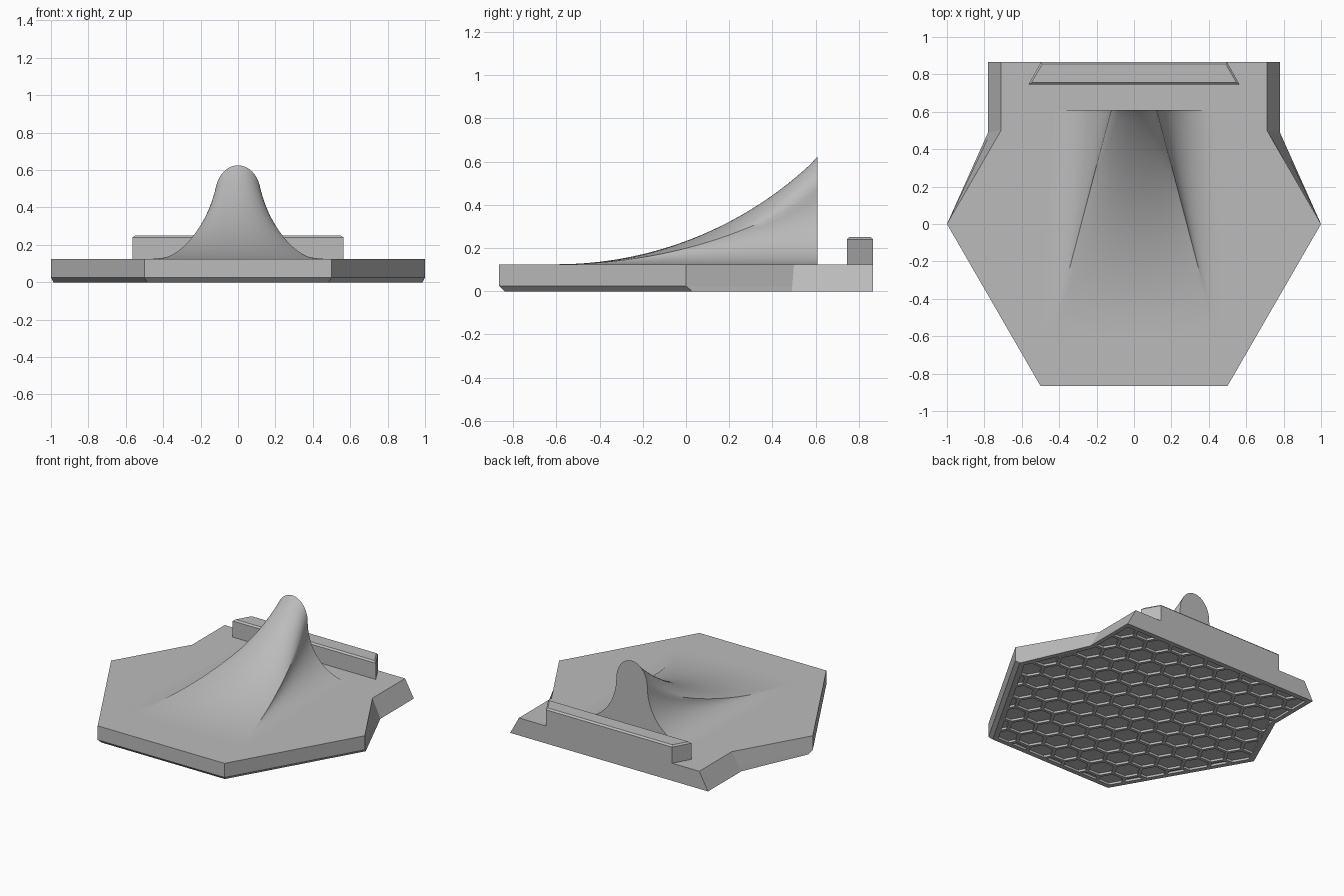
import bpy
import bmesh
import math

cube = bpy.data.objects.get("Cube")
if cube:
    bpy.data.objects.remove(cube, do_unlink=True)

grey = bpy.data.materials.new("plain grey")
grey.use_nodes = True
grey.diffuse_color = (0.5, 0.5, 0.5, 1)
grey.node_tree.nodes["Principled BSDF"].inputs["Base Color"].default_value = (0.5, 0.5, 0.5, 1)


def make_object(name, bm):
    bmesh.ops.recalc_face_normals(bm, faces=bm.faces)
    mesh = bpy.data.meshes.new(name)
    bm.to_mesh(mesh)
    bm.free()
    mesh.materials.append(grey)
    obj = bpy.data.objects.new(name, mesh)
    bpy.context.collection.objects.link(obj)
    return obj


def loft(bm, rings):
    """Skin a stack of equal closed rings and cap both ends."""
    rows = [[bm.verts.new(p) for p in ring] for ring in rings]
    n = len(rows[0])
    for a, b in zip(rows, rows[1:]):
        for i in range(n):
            j = (i + 1) % n
            bm.faces.new((a[i], a[j], b[j], b[i]))
    bm.faces.new(rows[0])
    bm.faces.new(rows[-1])


def mirrored(half, z):
    """Full outline from its +x half, listed front to back."""
    return [(x, y, z) for x, y in half] + [(-x, y, z) for x, y in reversed(half)]


def apply_boolean(obj, other, operation):
    mod = obj.modifiers.new("Boolean", 'BOOLEAN')
    mod.object, mod.operation, mod.solver = other, operation, 'EXACT'
    bpy.context.view_layer.objects.active = obj
    bpy.ops.object.modifier_apply(modifier=mod.name)
    bpy.data.objects.remove(other, do_unlink=True)


# Base plate: hexagonal front with chamfered foot, squared back with flared sides
TOP = 0.125
foot = [(0.486, -0.841), (0.987, 0.028), (0.78, 0.49), (0.78, 0.866)]
waist = [(0.5, -0.866), (1.0, 0.0), (0.766, 0.492), (0.766, 0.866)]
deck = [(0.5, -0.866), (1.0, 0.0), (0.711, 0.5), (0.711, 0.866)]
bm = bmesh.new()
loft(bm, [mirrored(foot, 0), mirrored(waist, 0.025), mirrored(deck, TOP)])
base = make_object("base_plate", bm)

# Honeycomb recesses in the underside, trimmed to leave a rim
PITCH, GAP, DEPTH = 0.17, 0.022, 0.015
bm = bmesh.new()
radius = (PITCH - GAP) / math.sqrt(3)
for col in range(-7, 8):
    for row in range(-6, 7):
        cx = col * PITCH * math.sqrt(3) / 2
        cy = (row + 0.5 * (col % 2)) * PITCH
        loft(bm, [[(cx + radius * math.cos(k * math.pi / 3),
                    cy + radius * math.sin(k * math.pi / 3), z) for k in range(6)]
                  for z in (-0.05, DEPTH)])
cells = make_object("honeycomb_cutter", bm)
cells.hide_render = True
bm = bmesh.new()
trim = [(x * 0.96, y * 0.96) for x, y in foot]
loft(bm, [mirrored(trim, -0.03), mirrored(trim, 0.06)])
rim = make_object("rim_trim", bm)
rim.hide_render = True
apply_boolean(cells, rim, 'INTERSECT')
apply_boolean(base, cells, 'DIFFERENCE')

# Swept fin: flat wide line at the front rising along an arc to a bell section
STEPS, ROWS, ARC = 14, 36, 1.726
Y0, Y1, PEAK = -0.6, 0.61, 0.5
bell = []  # (x at back, height at back, x at front)
for k in range(STEPS + 1):
    a = k / STEPS * math.pi / 2
    bell.append((0.122 * math.sin(a), 0.345 + 0.155 * math.cos(a), 0.44 * k / STEPS))
for k in range(1, STEPS + 1):
    a = k / STEPS * math.pi / 2
    bell.append((0.425 - 0.303 * math.cos(a), 0.345 * (1 - math.sin(a)),
                 0.44 + 0.06 * k / STEPS))
rings = []
for r in range(ROWS + 1):
    t = r / ROWS
    run = t * (Y1 - Y0)
    rise = (ARC - math.sqrt(ARC ** 2 - run ** 2)) / PEAK
    if r == ROWS:
        rise = 1.0
    half = [(f + (b - f) * t, Y0 + run, TOP + h * rise) for b, h, f in bell]
    half.append((half[-1][0], Y0 + run, TOP - 0.02))
    rings.append([(-x, y, z) for x, y, z in reversed(half[1:])] + half)
bm = bmesh.new()
loft(bm, rings)
fin = make_object("swept_fin", bm)
bpy.ops.object.select_all(action='DESELECT')
fin.select_set(True)
bpy.context.view_layer.objects.active = fin
bpy.ops.object.shade_smooth_by_angle(angle=math.radians(35))

# Rear rail: tapered bar with chamfered top
rail = [(0.565, 0.745), (0.497, 0.866)]
rail_top = [(0.548, 0.756), (0.491, 0.855)]
bm = bmesh.new()
loft(bm, [mirrored(rail, TOP - 0.01), mirrored(rail, 0.24), mirrored(rail_top, 0.251)])
make_object("rear_rail", bm)
